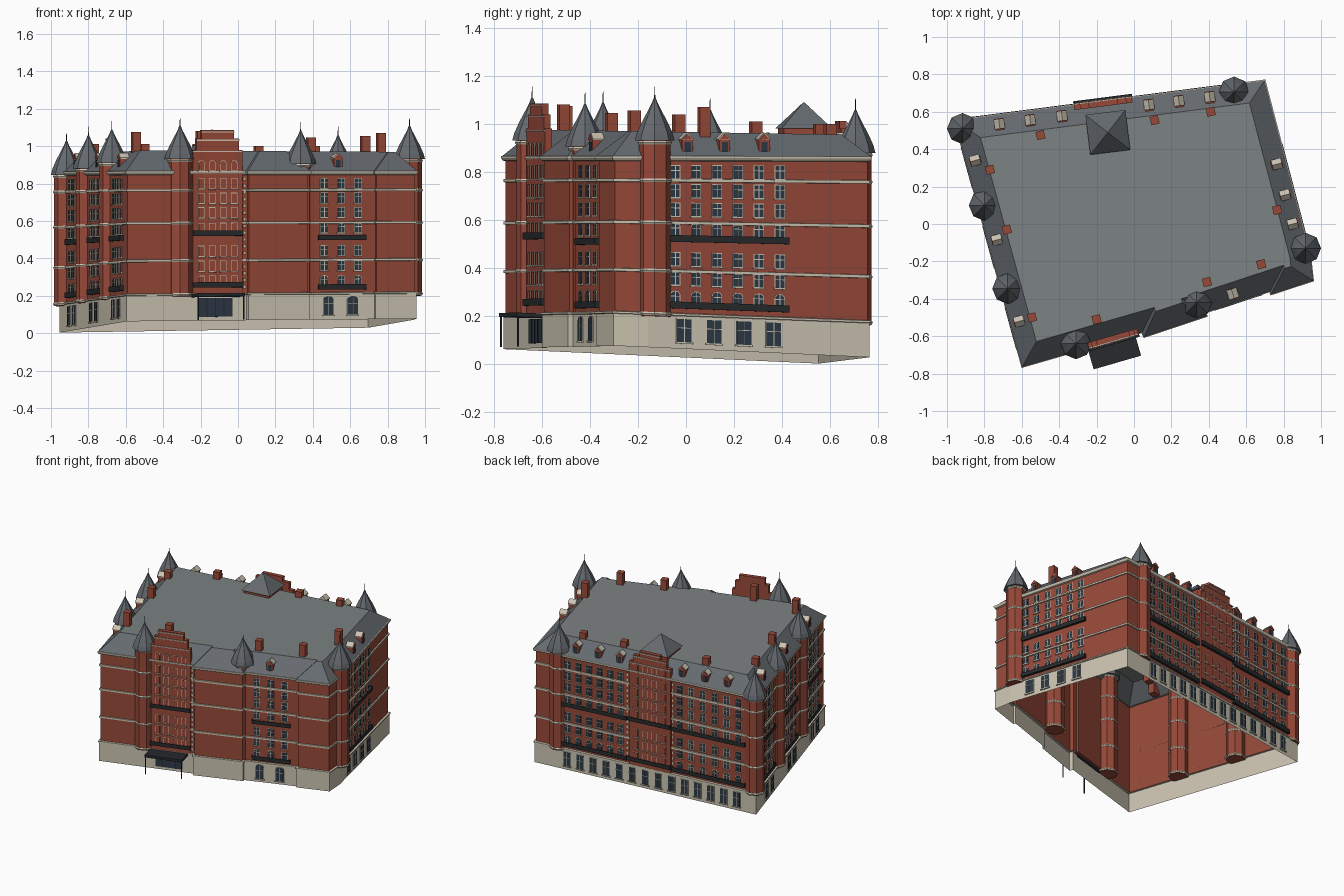
import bpy, bmesh, math
from mathutils import Vector

if "Cube" in bpy.data.objects:
    bpy.data.objects.remove(bpy.data.objects["Cube"])

COL = dict(brick=(.31, .066, .04, 1), cream=(.60, .55, .44, 1), slate=(.13, .145, .16, 1),
           flat_roof=(.20, .22, .225, 1), glass=(.025, .04, .06, 1), iron=(.02, .022, .025, 1))
MATS = {}
for k, c in COL.items():
    MATS[k] = bpy.data.materials.new(k)
    MATS[k].diffuse_color = c
parts = {}


def part(name, mat):
    return parts.setdefault((name, mat), bmesh.new())


# Footprint, counter-clockwise from the front left corner
FOOT = [(-.59, -.75), (.05, -.565), (.06, -.59), (.375, -.485), (.37, -.465), (.735, -.345),
        (.74, -.362), (.945, -.295), (.93, -.16), (.69, .755), (-.945, .545)]
FOOT = [Vector(p) for p in FOOT]
SHELL = ('stone_base', 'brick_walls', 'mansard_roof', 'roof_deck', 'string_courses', 'cornice')


def offset(d):
    out = []
    for i, p in enumerate(FOOT):
        a = (p - FOOT[i - 1]).normalized()
        b = (FOOT[(i + 1) % len(FOOT)] - p).normalized()
        na, nb = Vector((a.y, -a.x)), Vector((b.y, -b.x))
        out.append(p + (na + nb) * d / (1 + na.dot(nb)))
    return out


def loft(name, mat, prof, cap=False):
    """Sweep an (offset, z) profile round the footprint."""
    bm = part(name, mat)
    rings = [[bm.verts.new((p.x, p.y, z)) for p in offset(d)] for d, z in prof]
    n = len(FOOT)
    for a, b in zip(rings, rings[1:]):
        for i in range(n):
            bm.faces.new((a[i], a[(i + 1) % n], b[(i + 1) % n], b[i]))
    if cap:
        bm.faces.new(rings[-1])


def lathe(name, mat, x, y, prof, seg=8, turn=0):
    """Many-sided turned solid, closed at both ends."""
    bm = part(name, mat)
    ang = [math.radians(turn) + i * math.tau / seg for i in range(seg)]
    rings = [[bm.verts.new((x + r * math.cos(a), y + r * math.sin(a), z)) for a in ang] for r, z in prof]
    for a, b in zip(rings, rings[1:]):
        for i in range(seg):
            j = (i + 1) % seg
            bm.faces.new((a[i], a[j], b[j], b[i]))
    bm.faces.new(rings[0][::-1])
    bm.faces.new(rings[-1])


class Wall:
    """Local frame on one wall: s along it (given as world x or y), z up, n outward."""
    def __init__(self, i, axis):
        self.p, q = FOOT[i], FOOT[(i + 1) % len(FOOT)]
        self.u = (q - self.p).normalized()
        self.n = Vector((self.u.y, -self.u.x))
        self.axis = axis

    def s(self, v):
        return (v - self.p[self.axis]) / self.u[self.axis]

    def prism(self, name, mat, pts, n0, n1):
        bm = part(name, mat)
        rings = []
        for n in (n0, n1):
            qs = [(self.p + self.u * s + self.n * n, z) for s, z in pts]
            rings.append([bm.verts.new((q.x, q.y, z)) for q, z in qs])
        a, b = rings
        k = len(pts)
        for i in range(k):
            bm.faces.new((a[i], a[(i + 1) % k], b[(i + 1) % k], b[i]))
        bm.faces.new(a[::-1])
        bm.faces.new(b)

    def box(self, name, mat, s, w, z0, z1, n0, n1):
        self.prism(name, mat, [(s - w/2, z0), (s + w/2, z0), (s + w/2, z1), (s - w/2, z1)], n0, n1)

    def window(self, v, z, w=.038, h=.052, n=0, arch=False, pane='glass'):
        s = self.s(v)

        def outline(g):
            hw, t, b = w/2 + g, z + h/2 + g, z - h/2 - g
            if not arch:
                return [(s - hw, b), (s + hw, b), (s + hw, t), (s - hw, t)]
            return [(s - hw, b), (s + hw, b)] + [
                (s + hw * math.cos(a * math.pi / 6), t - .015 + .015 * math.sin(a * math.pi / 6)) for a in range(7)]
        self.prism('window_surrounds', 'cream', outline(.003), n + .001, n + .004)
        self.prism('window_panes', pane, outline(0), n + .001, n + .006)
        self.box('window_surrounds', 'cream', s, w + .012, z - h/2 - .007, z - h/2, n + .001, n + .01)
        if pane == 'glass':
            self.box('glazing_bars', 'cream', s, .003, z - h/2, z + h/2, n + .002, n + .008)
            self.box('glazing_bars', 'cream', s, w, z + h*.1, z + h*.1 + .003, n + .002, n + .008)

    def grid(self, cols, **kw):
        for i, z in enumerate(ROWS):
            for v in cols:
                self.window(v, z, arch=i in (3, 6), **kw)

    def balcony(self, v0, v1, z, n=0, d=.018):
        s0, s1 = sorted((self.s(v0), self.s(v1)))
        self.box('balconies', 'iron', (s0 + s1)/2, s1 - s0, z - .014, z - .008, n, n + d)
        self.box('balconies', 'iron', (s0 + s1)/2, s1 - s0, z - .014, z + .014, n + d - .003, n + d)
        for e in (s0, s1):
            self.box('balconies', 'iron', e, .004, z - .014, z + .014, n, n + d)

    def dormer(self, v):
        s = self.s(v)
        self.box('dormers', 'brick', s, .046, .865, .935, -.075, -.014)
        self.box('dormer_panes', 'glass', s, .026, .88, .925, -.02, -.011)
        self.prism('dormer_pediments', 'brick', [(s - .025, .935), (s + .025, .935), (s, .958)], -.02, -.009)
        self.prism('dormer_roofs', 'cream', [(s - .028, .932), (s + .028, .932), (s + .028, .938), (s, .964),
                                             (s - .028, .938)], -.065, -.014)

    def gable(self, v0, v1, steps):
        a, b = sorted((self.s(v0), self.s(v1)))
        c, hw = (a + b)/2, (b - a)/2
        z = .215
        for f, top in steps:
            self.box('stepped_gables', 'brick', c, 2*hw*f, z, top, -.016, .013)
            self.box('gable_copings', 'cream', c, 2*hw*f, top - .012, top - .006, .01, .019)
            z = top
        for zr in ROWS + [.895]:
            for k in (-.66, -.22, .22, .66):
                q = self.p + self.u * (c + k*hw)
                self.window(q[self.axis], zr, w=.03, n=.012, arch=zr > .85, pane='brick')
        for e in (a - .014, b + .014):
            for i in range(17):
                self.box('quoins', 'cream', e, .014, .24 + i*.036, .258 + i*.036, .001, .008)
        for zb in (.535, .26):
            self.balcony(v0, v1, zb, .013)


ROWS = [.80, .722, .645, .562, .44, .36, .28]
COURSES = [.39, .59, .765]

# Main shell: stone base, brick walls, bands, cornice, mansard roof with flat deck
loft('stone_base', 'cream', [(.008, .07), (.008, .205), (.014, .207), (.014, .215), (0, .217)])
loft('brick_walls', 'brick', [(0, .215), (0, .86)])
for z in COURSES:
    loft('string_courses', 'cream', [(0, z - .007), (.008, z - .006), (.008, z + .006), (0, z + .007)])
loft('cornice', 'cream', [(0, .845), (.01, .848), (.016, .858), (.016, .866), (0, .868)])
loft('mansard_roof', 'slate', [(.012, .866), (-.098, .966)])
loft('roof_deck', 'flat_roof', [(-.098, .966)], cap=True)

front, mid = Wall(0, 0), Wall(4, 0)
right, back, left = Wall(8, 1), Wall(9, 0), Wall(10, 1)

# Front: entrance gable, canopy with posts, window bay
front.gable(-.245, .02, [(1, .98), (.86, 1.04), (.66, 1.085)])
sc = front.s(-.125)
front.box('canopy', 'iron', sc, .264, .195, .212, 0, .13)
for d in (-.127, .127):
    front.box('canopy_posts', 'iron', sc + d, .006, .07, .2, .12, .126)
front.box('entrance_doors', 'glass', sc, .19, .09, .19, .009, .013)
for k in range(-1, 2):
    front.box('door_mullions', 'iron', sc + k*.047, .005, .09, .19, .009, .016)
mid.grid((.46, .55, .64))
for z in (.51, .245):
    mid.balcony(.43, .68, z)
for x in (.48, .61):
    mid.window(x, .145, .055, .1, n=.008, arch=True)
mid.dormer(.54)

# Right side
right.grid([-.046 + .087*i for i in range(6)])
for z in (.525, .25):
    right.balcony(-.07, .425, z)
for i in range(4):
    right.window(-.01 + .124*i, .145, .062, .095, n=.008)
for y in (.33, .165, .01):
    right.dormer(y)

# Left side: three bays between the turrets
for c in (.305, -.12, -.555):
    left.grid((c - .07, c, c + .07))
    for z in (.515, .25):
        left.balcony(c - .11, c + .11, z)
    for y in (c - .05, c + .05):
        left.window(y, .145, .055, .095, n=.008)
    left.dormer(c + .025)

# Back: central gable between two long window ranges
back.gable(-.32, -.01, [(1, .93), (.8, .98), (.5, 1.012)])
for x0, x1 in ((.06, .45), (-.82, -.38)):
    back.grid([x0 + (x1 - x0)*i/5 for i in range(6)])
    for z in (.525, .25):
        back.balcony(x0 - .05, x1 + .05, z)
for i in range(14):
    back.window(-.81 + i*.097, .145, .05, .095, n=.008)
for x in (-.725, -.56, -.39, .075, .235, .4):
    back.dormer(x)

# Turrets: octagonal shafts, bands, ogee caps with spikes
for x, y, top in [(-.31, -.64, 1.155), (.335, -.42, 1.13), (.917, -.13, 1.155), (.535, .705, 1.105),
                  (-.917, .51, 1.075), (-.80, .10, 1.105), (-.675, -.345, 1.135)]:
    b = top - .225
    lathe('turret_shafts', 'brick', x, y, [(.066, .2), (.066, b)])
    for z in COURSES + [.21, b - .008]:
        lathe('turret_bands', 'cream', x, y, [(.068, z - .007), (.072, z), (.068, z + .007)])
    lathe('turret_caps', 'slate', x, y, [(.083, b), (.075, b + .03), (.055, b + .075), (.031, b + .12),
                                         (.013, b + .155), (.004, b + .178)])
    lathe('turret_spikes', 'iron', x, y, [(.003, b + .16), (.001, top)], 4)

# Chimneys, squared to the walls
for x, y, top in [(-.77, .29, 1.01), (-.68, -.03, 1.04), (-.545, -.5, 1.075), (-.5, .475, 1.01), (.11, .555, 1.0),
                  (.41, .6, 1.0), (.765, .075, 1.07), (.68, -.215, 1.055), (.39, -.31, 1.045), (-.2, -.51, 1.08)]:
    lathe('chimneys', 'brick', x, y, [(.032, .93), (.032, top)], 4, 59)

# Pyramid roof on a low brick drum behind the back gable
lathe('pyramid_drum', 'brick', -.14, .49, [(.135, .93), (.135, .985)], 4, 52)
lathe('pyramid_roof', 'slate', -.14, .49, [(.152, .98), (.002, 1.09)], 4, 52)

# Finish: follow the falling ground, tip the deck slightly back, make the objects
for (name, mat), bm in parts.items():
    if name not in SHELL:
        bmesh.ops.recalc_face_normals(bm, faces=bm.faces)
    for v in bm.verts:
        if name in ('mansard_roof', 'roof_deck') and v.co.z > .9:
            v.co.z -= .016 * v.co.y
        t = min(max((v.co.z - .07) / .83, 0), 1)
        ground = .045 + .021*v.co.x - .04*v.co.y
        v.co.z += (ground - .07) * (1 - t)
    label = name if name != 'window_panes' or mat == 'glass' else 'blind_window_panels'
    me = bpy.data.meshes.new(label)
    bm.to_mesh(me)
    bm.free()
    me.materials.append(MATS[mat])
    bpy.context.collection.objects.link(bpy.data.objects.new(label, me))

for m in bpy.data.materials:
    if m.users and not m.is_grease_pencil:
        m.use_nodes = True
        m.node_tree.nodes["Principled BSDF"].inputs["Base Color"].default_value = m.diffuse_color
